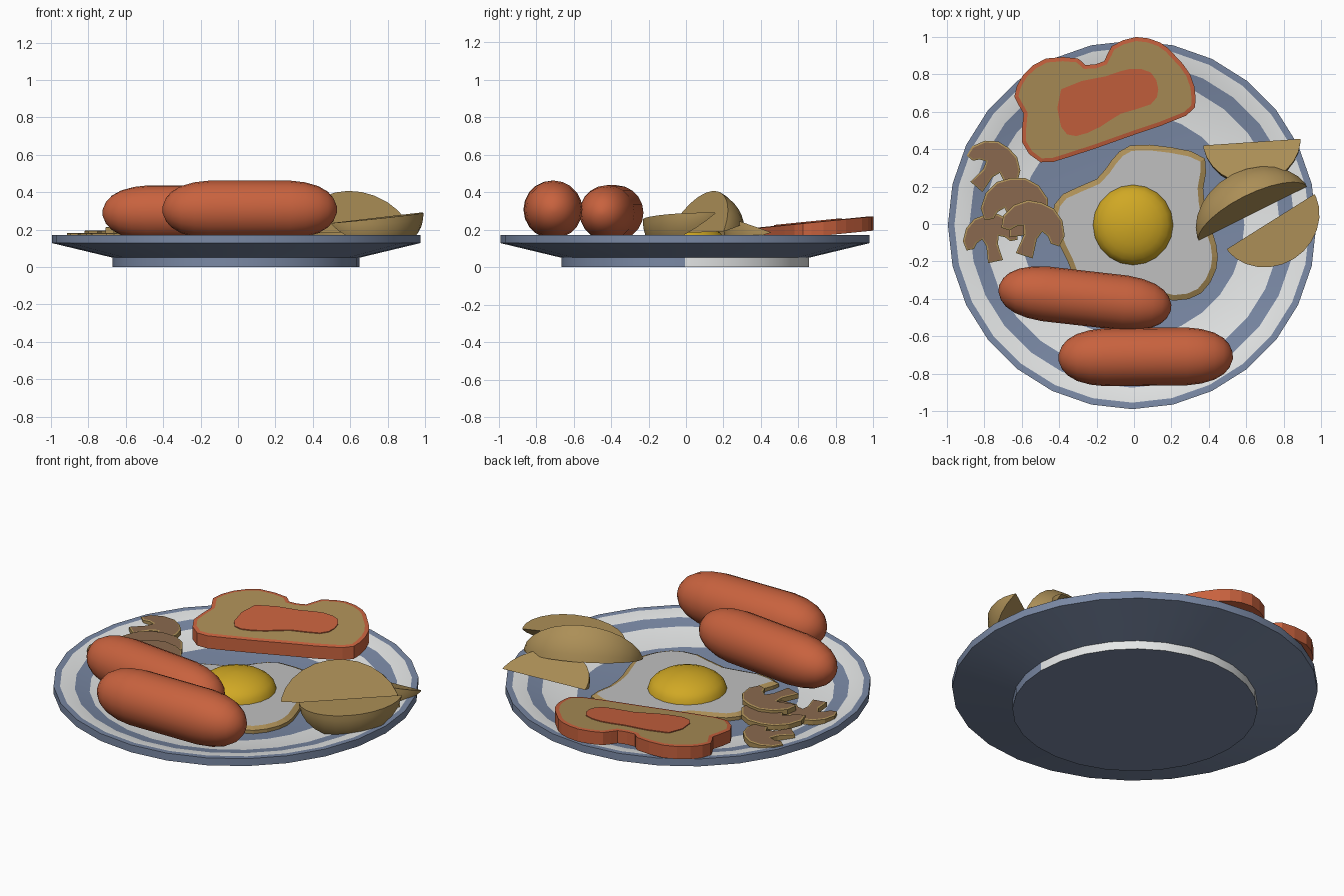
import bpy, bmesh, math
from mathutils import Vector

if "Cube" in bpy.data.objects:
    bpy.data.objects.remove(bpy.data.objects["Cube"])


def material(name, r, g, b):
    lin = [((c / 255 + 0.055) / 1.055) ** 2.4 for c in (r, g, b)]
    m = bpy.data.materials.new(name)
    m.diffuse_color = (*lin, 1)
    m.use_nodes = True
    m.node_tree.nodes["Principled BSDF"].inputs["Base Color"].default_value = m.diffuse_color
    return m


BLUE = material("plate blue", 122, 137, 165)
WHITE = material("plate white", 240, 242, 242)
RED = material("sausage red", 200, 98, 62)
TAN = material("tan", 172, 143, 87)
EGG = material("egg white", 192, 192, 192)
YOLK = material("yolk yellow", 208, 168, 36)
BROWN = material("mushroom brown", 138, 105, 78)


def finish(name, bm, mats, angle=None):
    bmesh.ops.recalc_face_normals(bm, faces=bm.faces)
    mesh = bpy.data.meshes.new(name)
    bm.to_mesh(mesh)
    bm.free()
    for m in mats:
        mesh.materials.append(m)
    ob = bpy.data.objects.new(name, mesh)
    bpy.context.collection.objects.link(ob)
    if angle:
        bpy.ops.object.select_all(action='DESELECT')
        ob.select_set(True)
        bpy.context.view_layer.objects.active = ob
        bpy.ops.object.shade_smooth_by_angle(angle=math.radians(angle))
    return ob


def loft(rings, rule=lambda i, c: 0):
    """Joins closed loops of points and caps both ends."""
    bm = bmesh.new()
    loops = [[bm.verts.new(p) for p in ring] for ring in rings]
    n = len(loops[0])
    for i, (a, b) in enumerate(zip(loops, loops[1:])):
        for j in range(n):
            k = (j + 1) % n
            f = bm.faces.new((a[j], a[k], b[k], b[j]))
            f.material_index = rule(i, f.calc_center_median())
    bm.faces.new(loops[0])
    bm.faces.new(loops[-1])
    return bm


def circle(r, z, n, cx=0, cy=0):
    return [(cx + r * math.cos(2 * math.pi * j / n),
             cy + r * math.sin(2 * math.pi * j / n), z) for j in range(n)]


def smooth_outline(pts, steps=2):
    """Closed curve through the given points."""
    out, n = [], len(pts)
    for i in range(n):
        p0, p1, p2, p3 = (Vector(pts[(i + k) % n]) for k in (-1, 0, 1, 2))
        for s in range(steps):
            t = s / steps
            out.append(0.5 * (2 * p1 + (p2 - p0) * t + (2 * p0 - 5 * p1 + 4 * p2 - p3) * t * t
                              + (3 * p1 - p0 - 3 * p2 + p3) * t ** 3))
    return out


def slab(name, pts, z, thick, mats, inset=0, rise=0, slope=0):
    """Flat outline with thickness; the inset top takes the second material."""
    bm = bmesh.new()
    base = bm.faces.new([bm.verts.new((p[0], p[1], z)) for p in pts])
    ext = bmesh.ops.extrude_face_region(bm, geom=[base])
    for v in [g for g in ext["geom"] if isinstance(g, bmesh.types.BMVert)]:
        v.co.z += thick
    bmesh.ops.recalc_face_normals(bm, faces=bm.faces)
    top = max(bm.faces, key=lambda f: f.calc_center_median().z)
    if inset:
        bmesh.ops.inset_region(bm, faces=[top], thickness=inset, use_even_offset=False)
        for v in top.verts:
            v.co.z += rise
        top.material_index = 1
    for v in bm.verts:
        v.co.z += slope * v.co.y
    return finish(name, bm, mats)


# Plate with painted rings
CX, CY = -0.01, -0.005
profile = [(0.66, 0), (0.66, 0.05), (0.985, 0.128), (0.985, 0.172), (0.95, 0.17),
           (0.87, 0.152), (0.79, 0.134), (0.60, 0.10)]


def plate_rule(i, c):
    return 1 if i in (4, 6) or (i == 0 and c.y > 0.05) else 0


finish("plate", loft([circle(r, z, 28, CX, CY) for r, z in profile], plate_rule),
       [BLUE, WHITE], 20)

# Fried egg
egg = [(-.02, .42), (.2, .41), (.38, .35), (.37, .19), (.39, .04), (.44, -.11), (.44, -.24),
       (.36, -.37), (.21, -.41), (0, -.36), (-.2, -.40), (-.36, -.36), (-.33, -.26),
       (-.39, -.13), (-.44, .04), (-.38, .16), (-.2, .24), (-.12, .34)]
slab("egg_white", smooth_outline(egg), 0.095, 0.025, [TAN, EGG], 0.03, 0.013)
dome = [(0.215 * math.cos(a), 0.13 + 0.108 * math.sin(a))
        for a in (math.radians(d) for d in (0, 15, 30, 45, 60, 75, 87))]
finish("egg_yolk", loft([circle(r, z, 20, -.005, -.005) for r, z in dome]), [YOLK], 40)

# Toast with spread
toast = [(-.50, .33), (-.60, .44), (-.59, .59), (-.64, .68), (-.59, .80), (-.47, .885),
         (-.30, .885), (-.26, .85), (-.16, .87), (-.12, .95), (.01, 1.0), (.14, .97),
         (.22, .90), (.30, .80), (.33, .67), (.28, .58), (-.02, .47), (-.34, .36)]
slab("toast", smooth_outline(toast), 0.095, 0.075, [RED, TAN], 0.022, 0.003, slope=0.1)
spread = [(-.39, .72), (-.15, .79), (-.02, .83), (.09, .81), (.13, .72), (.09, .64),
          (-.07, .59), (-.18, .52), (-.31, .47), (-.39, .52)]
slab("toast_spread", smooth_outline(spread), 0.172, 0.006, [RED], slope=0.1)


# Sausages
def sausage(name, p0, p1, radius):
    p0, p1 = Vector(p0), Vector(p1)
    d = (p1 - p0).normalized()
    side = d.cross(Vector((0, 0, 1))).normalized()
    up = side.cross(d)
    half = [(0.002, .12), (.02, .40), (.05, .62), (.10, .81), (.17, .94), (.25, 1)]
    length = (p1 - p0).length
    prof = half + [(length - t, r) for t, r in reversed(half)]
    rings = [[p0 + d * t + radius * r * (side * math.cos(a) + up * math.sin(a))
              for a in (2 * math.pi * j / 20 for j in range(20))] for t, r in prof]
    finish(name, loft(rings), [RED], 50)


sausage("sausage_back", (-.725, -.345, .29), (.20, -.45, .29), .147)
sausage("sausage_front", (-.405, -.715, .307), (.53, -.705, .307), .155)


# Potato wedges: straight inner edge, curved skin between two angles
def wedge(name, p0, p1, out, radius, a0, a1):
    p0, p1 = Vector(p0), Vector(p1)
    d = (p1 - p0).normalized()
    out = Vector((*out, 0))
    out = (out - d * out.dot(d)).normalized()
    up = Vector((0, 0, 1))
    rings = []
    for i in range(13):
        u = 0.5 - 0.5 * math.cos(math.pi * (0.03 + 0.94 * i / 12))
        r = radius * (4 * u * (1 - u)) ** 0.55
        c = p0.lerp(p1, u)
        ring = [c]
        for k in range(6):
            a = math.radians(a0 + (a1 - a0) * k / 5)
            ring.append(c + r * (out * math.cos(a) + up * math.sin(a)))
        rings.append(ring)
    finish(name, loft(rings), [TAN], 35)


wedge("potato_wedge_back", (.37, .42, .185), (.89, .455, .185), (0, -1), .235, -18, 20)
wedge("potato_wedge_middle", (.345, -.09, .18), (.925, .20, .19), (-.45, .9), .245, 15, 65)
wedge("potato_wedge_front", (.495, -.135, .235), (.965, .16, .29), (.55, -.85), .235, -38, 2)

# Mushroom slices: cap with flared stem
half = [(.045, -.16), (.035, -.06), (.05, -.015), (.085, -.03), (.11, -.06), (.155, -.06),
        (.165, .0), (.13, .07), (.07, .115)]
slice_shape = half + [(0, .125)] + [(-x, y) for x, y in reversed(half)]
slices = [(-.745, .315, .15, -40, .95), (-.64, .11, .165, 8, 1.1),
          (-.77, -.06, .152, 12, .9), (-.535, -.01, .183, -18, 1.05)]
for n, (x, y, z, rot, s) in enumerate(slices, 1):
    c, sn = math.cos(math.radians(rot)), math.sin(math.radians(rot))
    pts = [(x + s * (c * u - sn * v), y + s * (sn * u + c * v)) for u, v in slice_shape]
    slab(f"mushroom_slice_{n}", pts, z, 0.028, [TAN, BROWN], 0.01, 0.003)
